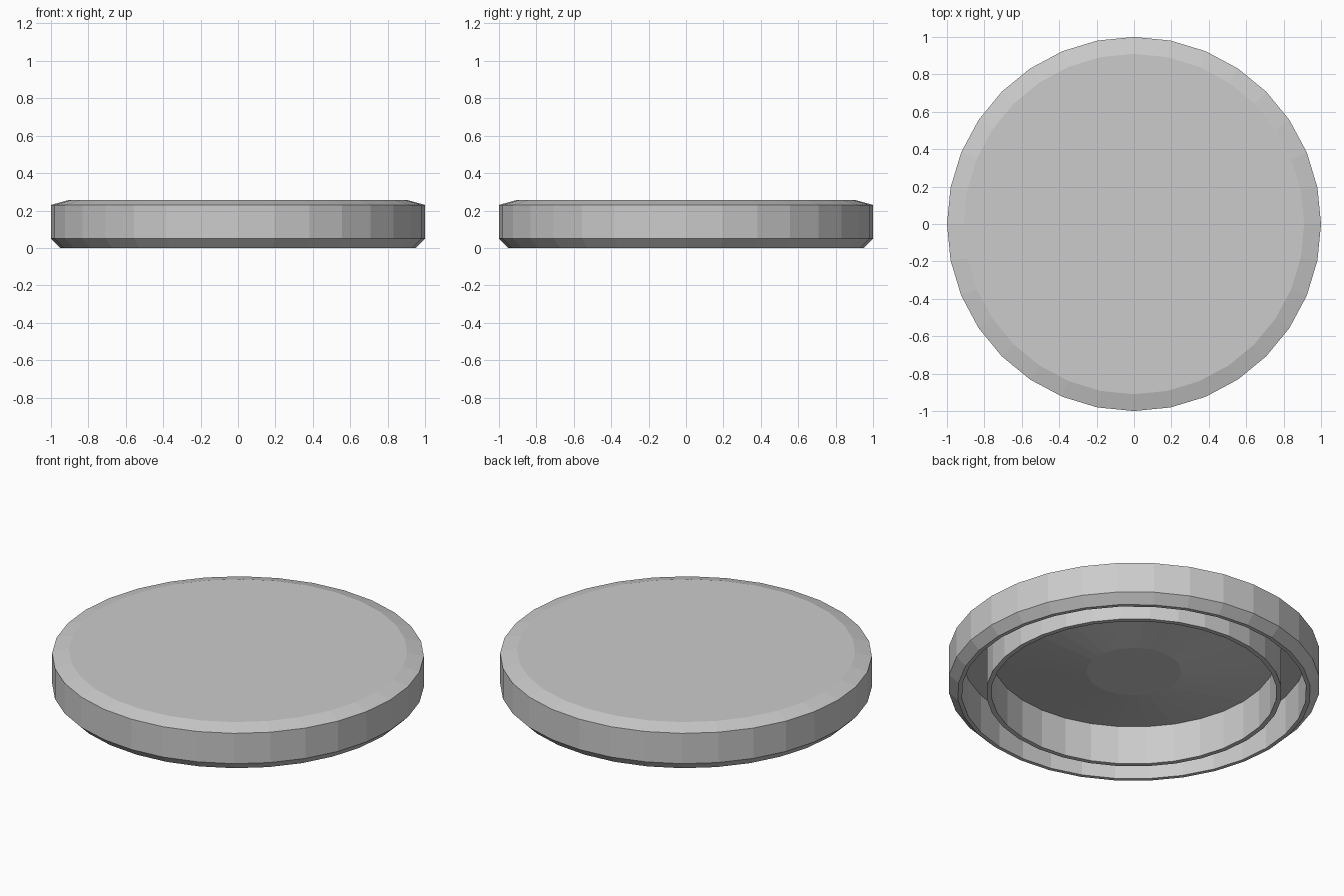
import bpy
import bmesh
from math import cos, sin, tau

if "Cube" in bpy.data.objects:
    bpy.data.objects.remove(bpy.data.objects["Cube"])

SIDES = 32


def lathe(name, profile):
    """Revolve (radius, z) points about z; both ends are closed with flat caps."""
    bm = bmesh.new()
    rings = [[bm.verts.new((r * cos(tau * i / SIDES), r * sin(tau * i / SIDES), z))
              for i in range(SIDES)] for r, z in profile]
    for a, b in zip(rings, rings[1:]):
        for i in range(SIDES):
            j = (i + 1) % SIDES
            bm.faces.new((a[i], a[j], b[j], b[i]))
    bm.faces.new(rings[0])
    bm.faces.new(rings[-1])
    bmesh.ops.recalc_face_normals(bm, faces=bm.faces)
    mesh = bpy.data.meshes.new(name)
    bm.to_mesh(mesh)
    bm.free()
    obj = bpy.data.objects.new(name, mesh)
    bpy.context.collection.objects.link(obj)
    return obj


lathe("jar_lid", [
    # top face and bevelled outer skirt
    (0.91, 0.255), (1.0, 0.23), (1.0, 0.05), (0.95, 0.0),
    # lip and groove
    (0.928, 0.0), (0.928, 0.23), (0.795, 0.23),
    # inner sealing ring
    (0.795, 0.0), (0.768, 0.0), (0.768, 0.23),
    # dished underside falling to a flat centre
    (0.254, 0.13),
])
